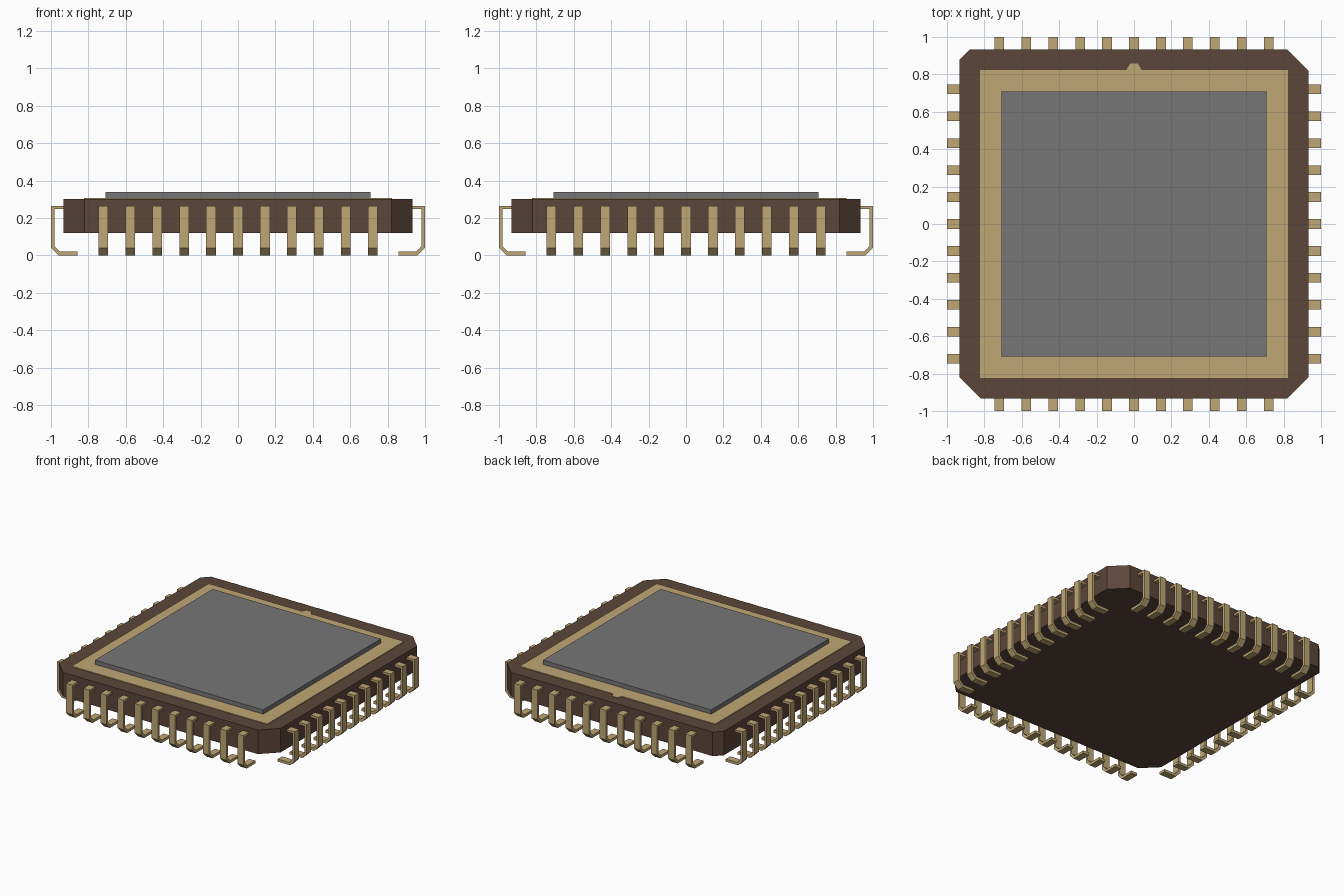
import bpy, bmesh, math
from mathutils import Matrix, Vector

cube = bpy.data.objects.get("Cube")
if cube:
    bpy.data.objects.remove(cube, do_unlink=True)


def material(name, rgb):
    """Flat material from 0-255 sRGB values."""
    lin = [((c / 255 + 0.055) / 1.055) ** 2.4 for c in rgb] + [1.0]
    m = bpy.data.materials.new(name)
    m.use_nodes = True
    m.diffuse_color = lin
    m.node_tree.nodes["Principled BSDF"].inputs["Base Color"].default_value = lin
    return m


CERAMIC = material("brown ceramic", (92, 70, 58))
GOLD = material("gold plating", (192, 167, 116))
METAL = material("grey metal", (118, 118, 118))


def prism(name, outline, depth, mat, matrix=Matrix()):
    """Extrude a flat outline along local z by depth."""
    bm = bmesh.new()
    face = bm.faces.new([bm.verts.new((x, y, 0)) for x, y in outline])
    ext = bmesh.ops.extrude_face_region(bm, geom=[face])
    verts = [v for v in ext["geom"] if isinstance(v, bmesh.types.BMVert)]
    bmesh.ops.translate(bm, verts=verts, vec=(0, 0, depth))
    bmesh.ops.transform(bm, matrix=matrix, verts=bm.verts)
    bmesh.ops.recalc_face_normals(bm, faces=bm.faces)
    mesh = bpy.data.meshes.new(name)
    bm.to_mesh(mesh)
    bm.free()
    mesh.materials.append(mat)
    obj = bpy.data.objects.new(name, mesh)
    bpy.context.collection.objects.link(obj)
    return obj


# Package body: chamfered square, smaller chamfer on the back right corner
H, C, K = 0.933, 0.113, 0.055
body = [(-H + C, -H), (H - C, -H), (H, -H + C), (H, H - C),
        (H - C, H), (-H + K, H), (-H, H - K), (-H, -H + C)]
prism("package_body", body, 0.183, CERAMIC, Matrix.Translation((0, 0, 0.119)))

# Gold seal ring with the orientation tab at the back
S = 0.823
ring = [(-S, -S), (S, -S), (S, S), (0.04, S), (0.022, 0.857),
        (-0.022, 0.857), (-0.04, S), (-S, S)]
prism("seal_ring", ring, 0.006, GOLD, Matrix.Translation((0, 0, 0.301)))

# Metal lid
L = 0.708
prism("lid", [(-L, -L), (L, -L), (L, L), (-L, L)], 0.033, METAL,
      Matrix.Translation((0, 0, 0.307)))

# Bent leads: side profile (outward distance, height), eleven per side
profile = [(0.925, 0.265), (1.0, 0.265), (1.0, 0.04), (0.96, 0.0), (0.857, 0.0),
           (0.857, 0.02), (0.952, 0.02), (0.982, 0.05), (0.982, 0.247), (0.925, 0.247)]
WIDTH, PITCH = 0.052, 0.144
# local x -> outward, local y -> up, local z -> across the lead
upright = Matrix.Rotation(math.pi / 2, 4, 'X')
for side, turn in (("left", 0), ("back", 1), ("right", 2), ("front", 3)):
    spin = Matrix.Rotation(turn * math.pi / 2, 4, 'Z')
    for i in range(11):
        place = Matrix.Translation(Vector((0, (i - 5) * PITCH + WIDTH / 2, 0)))
        prism(f"{side}_lead_{i + 1}", profile, WIDTH, GOLD, spin @ place @ upright)
